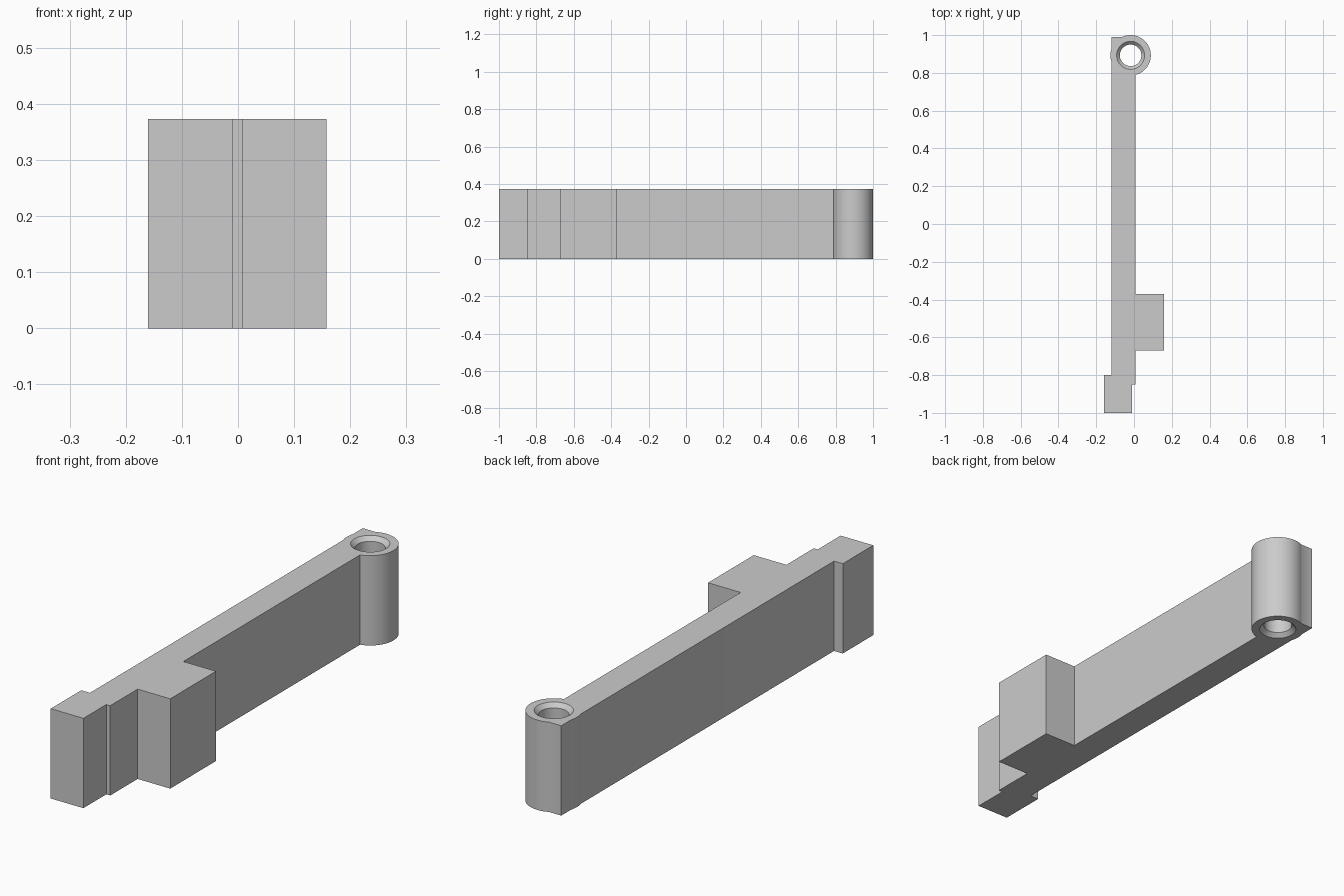
import bpy, bmesh, math

if "Cube" in bpy.data.objects:
    bpy.data.objects.remove(bpy.data.objects["Cube"], do_unlink=True)

HEIGHT = 0.373
PIVOT = (-0.018, 0.893)
SEGMENTS = 96

grey = bpy.data.materials.new("plain grey")
grey.use_nodes = True
colour = (0.6, 0.6, 0.6, 1)
grey.diffuse_color = colour
grey.node_tree.nodes["Principled BSDF"].inputs["Base Color"].default_value = colour


def make_object(name, bm):
    bmesh.ops.recalc_face_normals(bm, faces=bm.faces)
    mesh = bpy.data.meshes.new(name)
    bm.to_mesh(mesh)
    bm.free()
    mesh.materials.append(grey)
    obj = bpy.data.objects.new(name, mesh)
    bpy.context.collection.objects.link(obj)
    return obj


def extruded(name, outline):
    bm = bmesh.new()
    face = bm.faces.new([bm.verts.new((x, y, 0)) for x, y in outline])
    top = bmesh.ops.extrude_face_region(bm, geom=[face])["geom"]
    verts = [v for v in top if isinstance(v, bmesh.types.BMVert)]
    bmesh.ops.translate(bm, verts=verts, vec=(0, 0, HEIGHT))
    return make_object(name, bm)


def turned(name, profile):
    # stack of rings around the pivot axis, capped at both ends
    bm = bmesh.new()
    rings = []
    for r, z in profile:
        angles = [math.tau * i / SEGMENTS for i in range(SEGMENTS)]
        rings.append([bm.verts.new((PIVOT[0] + r * math.cos(a),
                                    PIVOT[1] + r * math.sin(a), z)) for a in angles])
    for low, high in zip(rings, rings[1:]):
        for i in range(SEGMENTS):
            j = (i + 1) % SEGMENTS
            bm.faces.new((low[i], low[j], high[j], high[i]))
    bm.faces.new(rings[0][::-1])
    bm.faces.new(rings[-1])
    return make_object(name, bm)


def combine(target, other, operation):
    mod = target.modifiers.new(operation.title(), 'BOOLEAN')
    mod.operation = operation
    mod.solver = 'EXACT'
    mod.object = other
    bpy.context.view_layer.update()
    graph = bpy.context.evaluated_depsgraph_get()
    mesh = bpy.data.meshes.new_from_object(target.evaluated_get(graph))
    target.modifiers.clear()
    target.data = mesh
    bpy.data.objects.remove(other, do_unlink=True)


# Arm with the stepped foot and the side block
arm = extruded("lever_arm", [
    (-0.12, 0.99), (-0.12, -0.8), (-0.16, -0.8), (-0.16, -1), (-0.01, -1),
    (-0.01, -0.85), (0.008, -0.85), (0.008, -0.67), (0.158, -0.67),
    (0.158, -0.37), (0.008, -0.37), (0.008, PIVOT[1]), (-0.05, 0.99)])

# Pivot barrel, then the through bore chamfered at both ends
barrel = turned("pivot_barrel", [(0.107, 0), (0.107, HEIGHT)])
combine(arm, barrel, 'UNION')
CHAMFER, OVER = 0.017, 0.01
bore = turned("bore_cutter", [
    (0.074 + OVER, -OVER), (0.057, CHAMFER),
    (0.057, HEIGHT - CHAMFER), (0.074 + OVER, HEIGHT + OVER)])
combine(arm, bore, 'DIFFERENCE')

# Smooth the round faces, keep the corners sharp
for poly in arm.data.polygons:
    poly.use_smooth = True
arm.data.set_sharp_from_angle(angle=math.radians(30))
